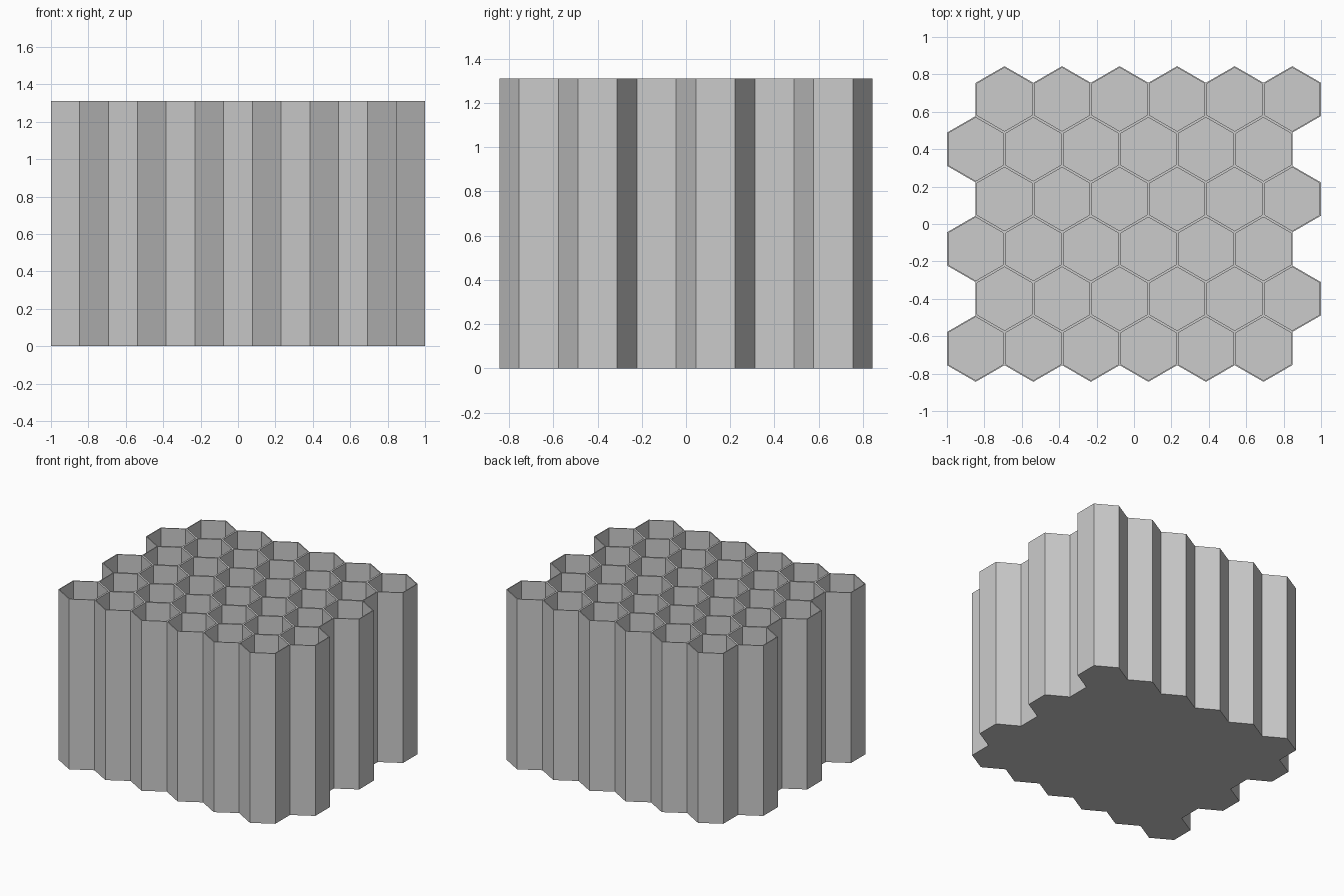
import bpy
import bmesh
import math

cube = bpy.data.objects.get("Cube")
if cube:
    bpy.data.objects.remove(cube, do_unlink=True)

COLUMNS, ROWS = 6, 6
PITCH = 2 / (COLUMNS + 0.5)
RADIUS = PITCH / math.sqrt(3)
HEIGHT = 1.31
WALL = 0.007      # half of the wall between two cells
FLOOR = 0.015

grey = bpy.data.materials.new("light_grey")
grey.use_nodes = True
grey.diffuse_color = (0.6, 0.6, 0.6, 1)
grey.node_tree.nodes["Principled BSDF"].inputs["Base Color"].default_value = (0.6, 0.6, 0.6, 1)

bm = bmesh.new()

# Staggered sheet of hexagons at the top
for row in range(ROWS):
    for col in range(COLUMNS):
        x = -1 + PITCH * (col + 0.5 + 0.5 * (row % 2))
        y = (row - (ROWS - 1) / 2) * RADIUS * 1.5
        ring = []
        for i in range(6):
            a = math.radians(30 + 60 * i)
            ring.append(bm.verts.new((x + RADIUS * math.cos(a), y + RADIUS * math.sin(a), HEIGHT)))
        bm.faces.new(ring)
bmesh.ops.remove_doubles(bm, verts=bm.verts[:], dist=0.001)
cells = bm.faces[:]

# Outer walls and one closed underside
rim = [e for e in bm.edges if e.is_boundary]
skirt = bmesh.ops.extrude_edge_only(bm, edges=rim)["geom"]
for v in skirt:
    if isinstance(v, bmesh.types.BMVert):
        v.co.z = 0
base_edges = [e for e in bm.edges if all(v.co.z < 0.001 for v in e.verts)]
bmesh.ops.edgeloop_fill(bm, edges=base_edges)

# Thin rims, then hollow cells down to the floor
bmesh.ops.inset_individual(bm, faces=cells, thickness=WALL, use_even_offset=True)
floors = bmesh.ops.extrude_discrete_faces(bm, faces=cells)["faces"]
for face in floors:
    for v in face.verts:
        v.co.z = FLOOR

bmesh.ops.recalc_face_normals(bm, faces=bm.faces[:])
mesh = bpy.data.meshes.new("honeycomb_block")
bm.to_mesh(mesh)
bm.free()
mesh.materials.append(grey)
block = bpy.data.objects.new("honeycomb_block", mesh)
bpy.context.collection.objects.link(block)
